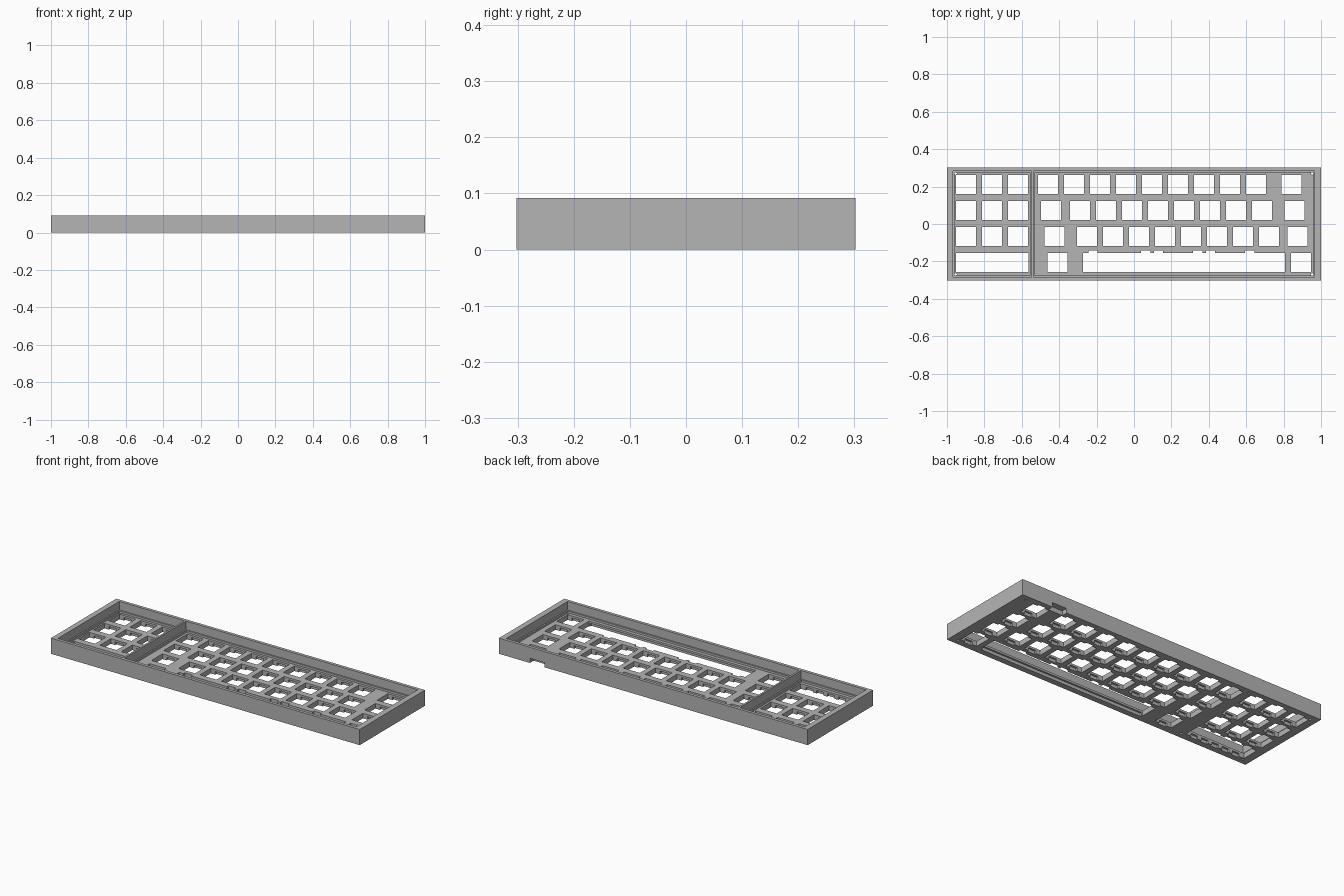
import bpy, bmesh
from mathutils import Matrix

cube = bpy.data.objects.get("Cube")
if cube:
    bpy.data.objects.remove(cube, do_unlink=True)

HEIGHT, PLATE, CLIP = 0.092, 0.03, 0.018
PITCH, HOLE_X, HOLE_Y = 0.139, 0.107, 0.101
BELOW = -0.02

grey = bpy.data.materials.new("matte grey")
grey.use_nodes = True
colour = (0.46, 0.46, 0.46, 1)
grey.diffuse_color = colour
grey.node_tree.nodes["Principled BSDF"].inputs["Base Color"].default_value = colour


def add_box(bm, x0, x1, y0, y1, z0, z1):
    centre = Matrix.Translation(((x0 + x1) / 2, (y0 + y1) / 2, (z0 + z1) / 2))
    size = Matrix.Diagonal((x1 - x0, y1 - y0, z1 - z0, 1))
    bmesh.ops.create_cube(bm, size=1, matrix=centre @ size)


def centred_box(bm, x, y, w, d, z0, z1):
    add_box(bm, x - w / 2, x + w / 2, y - d / 2, y + d / 2, z0, z1)


def make_object(name, bm):
    mesh = bpy.data.meshes.new(name)
    bm.to_mesh(mesh)
    bm.free()
    mesh.materials.append(grey)
    obj = bpy.data.objects.new(name, mesh)
    bpy.context.scene.collection.objects.link(obj)
    return obj


def cut(target, bm):
    """Subtract the boxes in bm from the target and drop the cutter."""
    cutter = make_object("cutter", bm)
    cutter.hide_render = True
    mod = target.modifiers.new("cut", 'BOOLEAN')
    mod.operation, mod.solver, mod.object = 'DIFFERENCE', 'EXACT', cutter
    bpy.context.view_layer.update()
    graph = bpy.context.evaluated_depsgraph_get()
    mesh = bpy.data.meshes.new_from_object(target.evaluated_get(graph))
    target.modifiers.clear()
    target.data = mesh
    bpy.data.objects.remove(cutter, do_unlink=True)


# Solid case block
bm = bmesh.new()
add_box(bm, -1, 1, -0.302, 0.302, 0, HEIGHT)
case = make_object("keyboard_case", bm)

# Two open trays with a divider between them, and a small ledge at their foot
for inset, floor in ((0, PLATE + 0.012), (0.008, PLATE)):
    bm = bmesh.new()
    for x0, x1 in ((-0.968, -0.547), (-0.536, 0.966)):
        add_box(bm, x0 + inset, x1 - inset, -0.284 + inset, 0.284 - inset, floor, 0.2)
    cut(case, bm)

# Key rows: y, then (first x, count) runs
number_pad = (-0.898, 3)
rows = [
    (0.211, [number_pad, (-0.46, 9), (0.842, 1)]),
    (0.072, [number_pad, (-0.444, 1), (-0.289, 8), (0.858, 1)]),
    (-0.067, [number_pad, (-0.425, 1), (-0.25, 8), (0.874, 1)]),
    (-0.206, [(-0.41, 1), (0.893, 1)]),
]
keys = [(x + i * PITCH, y) for y, runs in rows for x, n in runs for i in range(n)]
slot_y = -0.206

# Switch openings and the two long slots
bm = bmesh.new()
for x, y in keys:
    centred_box(bm, x, y, HOLE_X, HOLE_Y, BELOW, 0.06)
for x0, x1 in ((-0.952, -0.563), (-0.273, 0.808)):
    add_box(bm, x0, x1, slot_y - HOLE_Y / 2, slot_y + HOLE_Y / 2, BELOW, 0.06)
cut(case, bm)

# Clip recesses on the underside of each opening
bm = bmesh.new()
for x, y in keys:
    centred_box(bm, x, y, 0.05, HOLE_Y + 0.022, BELOW, CLIP)
for i in range(5):
    centred_box(bm, -0.898 + i * PITCH / 2, slot_y, 0.045, HOLE_Y + 0.022, BELOW, CLIP)
add_box(bm, -0.265, 0.8, slot_y - HOLE_Y / 2 - 0.011, slot_y, BELOW, CLIP)
cut(case, bm)

# Notches along the back edge of the long slot
bm = bmesh.new()
for x in (-0.219, 0.062, 0.131, 0.34, 0.409, 0.618):
    add_box(bm, x - 0.025, x + 0.025, slot_y, slot_y + HOLE_Y / 2 + 0.013, BELOW, 0.06)
cut(case, bm)

# Cable notch in the back wall, open to the underside
bm = bmesh.new()
add_box(bm, 0.705, 0.8, 0.268, 0.4, BELOW, 0.027)
cut(case, bm)

# Screw holes at the tray corners and under the divider
bm = bmesh.new()
for x in (-0.954, -0.5415, 0.952):
    for y in (-0.27, 0.27):
        bmesh.ops.create_cone(bm, cap_ends=True, segments=16, radius1=0.007, radius2=0.007,
                              depth=0.08, matrix=Matrix.Translation((x, y, 0)))
cut(case, bm)
